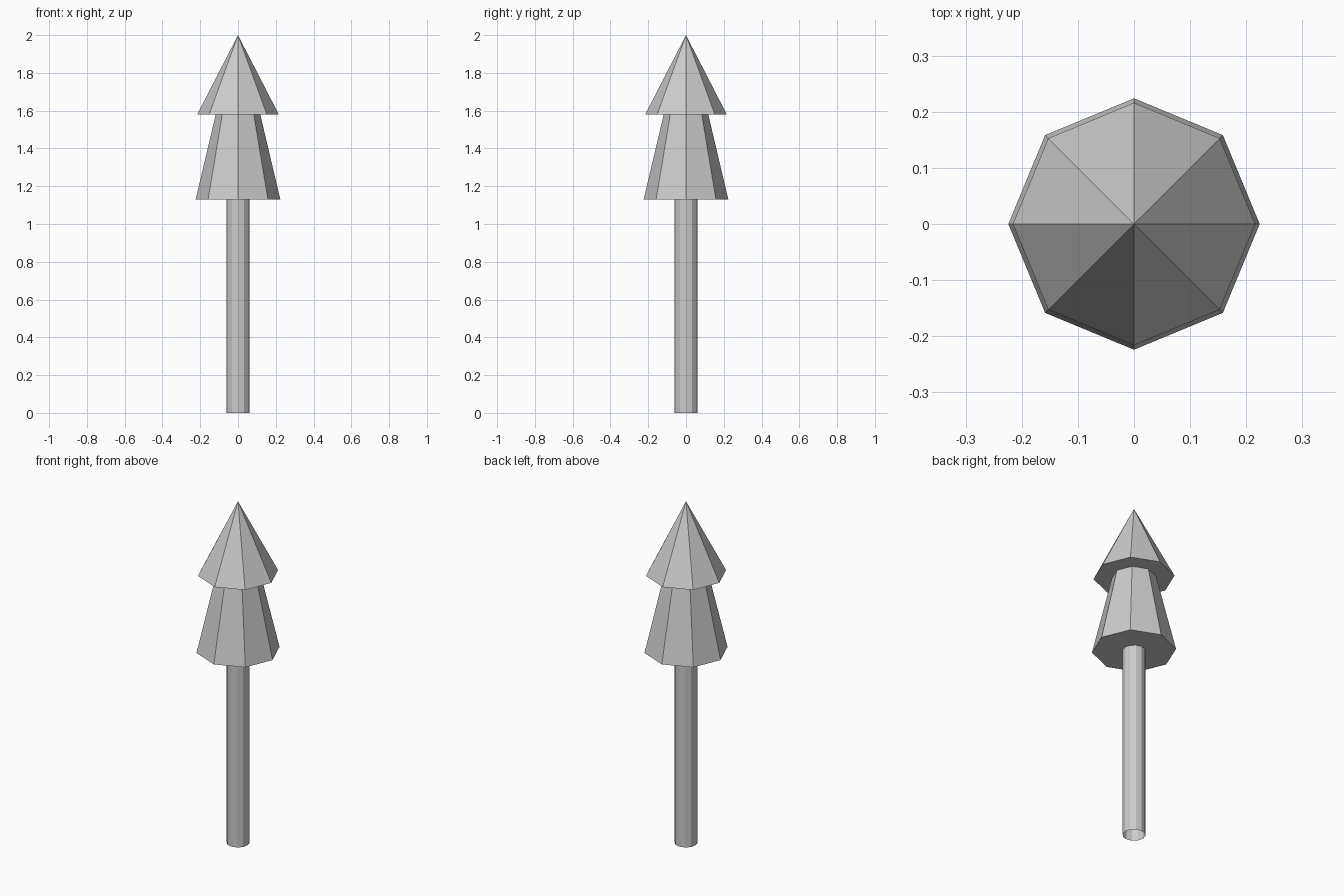
import bpy
import bmesh
from math import cos, sin, tau

if "Cube" in bpy.data.objects:
    bpy.data.objects.remove(bpy.data.objects["Cube"])


def lathe(name, profile, sides, cap_bottom):
    """Revolve (radius, z) points around z; a zero radius makes a point."""
    bm = bmesh.new()
    rings = []
    for r, z in profile:
        count = sides if r > 0 else 1
        rings.append([bm.verts.new((r * cos(tau * i / sides), r * sin(tau * i / sides), z))
                      for i in range(count)])
    for low, high in zip(rings, rings[1:]):
        for i in range(sides):
            j = (i + 1) % sides
            if len(high) == 1:
                bm.faces.new((low[i], low[j], high[0]))
            else:
                bm.faces.new((low[i], low[j], high[j], high[i]))
    if cap_bottom:
        bm.faces.new(rings[0][::-1])
    mesh = bpy.data.meshes.new(name)
    bm.to_mesh(mesh)
    bm.free()
    obj = bpy.data.objects.new(name, mesh)
    bpy.context.collection.objects.link(obj)
    return obj


# Trunk: slim tube, open at the foot
lathe("trunk", [(0.061, 0), (0.061, 1.13)], 12, False)

# Foliage: tapered lower tier, overhanging ledge, pointed upper tier
lathe("foliage", [(0.224, 1.13), (0.118, 1.58), (0.216, 1.58), (0, 2.0)], 8, True)
